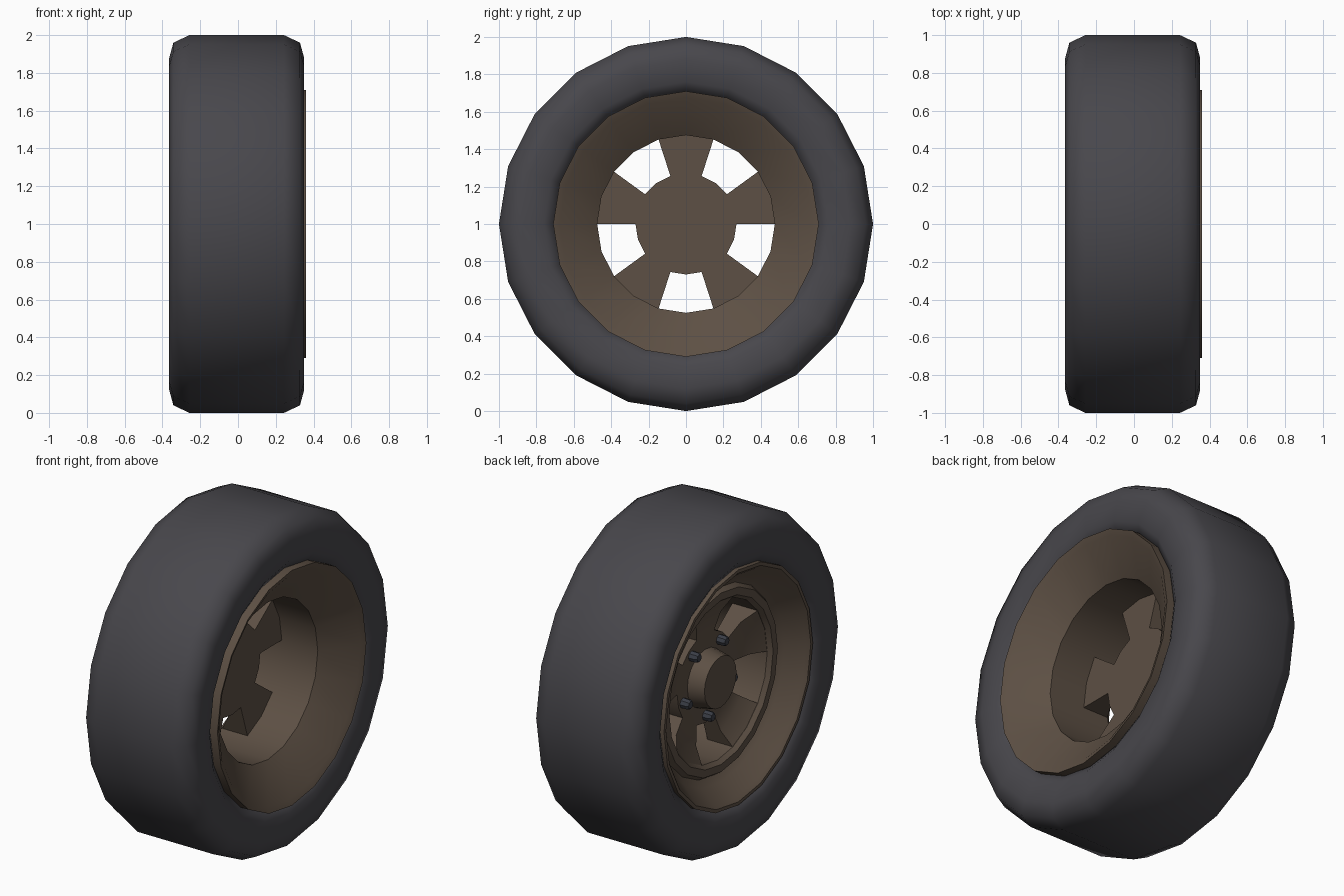
import bpy
import bmesh
from math import cos, sin, radians, tau

SIDES = 20
if "Cube" in bpy.data.objects:
    bpy.data.objects.remove(bpy.data.objects["Cube"], do_unlink=True)


def make_material(name, rgb):
    mat = bpy.data.materials.new(name)
    mat.use_nodes = True
    mat.diffuse_color = (*rgb, 1)
    bsdf = mat.node_tree.nodes["Principled BSDF"]
    bsdf.inputs["Base Color"].default_value = (*rgb, 1)
    bsdf.inputs["Roughness"].default_value = 0.8
    return mat


rubber = make_material("dark grey rubber", (0.065, 0.063, 0.072))
bronze = make_material("bronze brown", (0.110, 0.080, 0.058))
steel = make_material("blue grey steel", (0.045, 0.050, 0.065))


def finish(bm, name, mat, angle):
    bmesh.ops.recalc_face_normals(bm, faces=bm.faces)
    mesh = bpy.data.meshes.new(name)
    bm.to_mesh(mesh)
    bm.free()
    mesh.materials.append(mat)
    obj = bpy.data.objects.new(name, mesh)
    obj.location.z = 1
    bpy.context.collection.objects.link(obj)
    bpy.ops.object.select_all(action="DESELECT")
    obj.select_set(True)
    bpy.context.view_layer.objects.active = obj
    bpy.ops.object.shade_smooth_by_angle(angle=radians(angle))
    return obj


def ring(bm, x, r, sides=SIDES, y=0, z=0):
    """Circle of vertices around the axle direction."""
    return [bm.verts.new((x, y + r * cos(tau * j / sides), z + r * sin(tau * j / sides)))
            for j in range(sides)]


def bridge(bm, a, b, keep=lambda j: True):
    n = len(a)
    for j in range(n):
        if keep(j):
            bm.faces.new((a[j], a[(j + 1) % n], b[(j + 1) % n], b[j]))


def lathe(name, profile, mat, angle):
    """Closed (x, radius) profile turned around the axle."""
    bm = bmesh.new()
    rings = [ring(bm, x, r) for x, r in profile]
    for a, b in zip(rings, rings[1:] + rings[:1]):
        bridge(bm, a, b)
    return finish(bm, name, mat, angle)


# Tyre: flat tread, rounded shoulders, sidewalls tucking in to the bead
half = [(0.25, 1.0), (0.335, 0.96), (0.357, 0.88), (0.35, 0.76), (0.31, 0.70)]
tyre_profile = half + [(-x, r) for x, r in reversed(half)]
lathe("tyre", [(x - 0.007, r) for x, r in tyre_profile], rubber, 60)

# Rim: tapered inner side, straight barrel, stepped dish on the outer side
lathe("rim", [
    (0.36, 0.71), (0.345, 0.675), (0.20, 0.475), (-0.04, 0.475), (-0.21, 0.475),
    (-0.235, 0.495), (-0.235, 0.54), (-0.205, 0.56), (-0.235, 0.60),
    (-0.33, 0.67), (-0.35, 0.69), (-0.35, 0.71), (-0.30, 0.71), (0.30, 0.71),
], bronze, 35)

# Spoke disc: flat back, dished front, five openings of two segments each
def is_spoke(j):
    return j % 4 < 2


BACK = -0.04
bm = bmesh.new()
front = [ring(bm, x, r) for x, r in [(-0.13, 0.27), (-0.15, 0.38), (-0.21, 0.478)]]
back = [ring(bm, BACK, r) for r in (0.27, 0.38, 0.478)]
for layer in (front, back):
    bridge(bm, layer[0], layer[1], is_spoke)
    bridge(bm, layer[1], layer[2], is_spoke)
# Walls of the openings
bridge(bm, front[0], back[0], lambda j: not is_spoke(j))
for j in range(0, SIDES, 2):
    for k in range(2):
        bm.faces.new((front[k][j], front[k + 1][j], back[k + 1][j], back[k][j]))
# Centre of the disc
hub_edge = ring(bm, -0.13, 0.175)
bridge(bm, front[0], hub_edge)
bm.faces.new(hub_edge)
bm.faces.new(back[0])
loose = [v for v in bm.verts if not v.link_faces]
bmesh.ops.delete(bm, geom=loose, context="VERTS")
finish(bm, "spoke_disc", bronze, 30)

# Hub cap
bm = bmesh.new()
base, top = ring(bm, -0.12, 0.175), ring(bm, -0.23, 0.153)
bridge(bm, base, top)
bm.faces.new(base)
bm.faces.new(top)
finish(bm, "hub_cap", bronze, 30)

# Wheel nuts, one below each opening
for i in range(5):
    a = radians(-18 + 72 * i)
    y, z = 0.225 * cos(a), 0.225 * sin(a)
    bm = bmesh.new()
    rings = [ring(bm, x, r, 8, y, z)
             for x, r in [(-0.12, 0.03), (-0.17, 0.03), (-0.182, 0.022)]]
    bridge(bm, rings[0], rings[1])
    bridge(bm, rings[1], rings[2])
    bm.faces.new(rings[0])
    bm.faces.new(rings[2])
    finish(bm, f"wheel_nut_{i + 1}", steel, 30)
